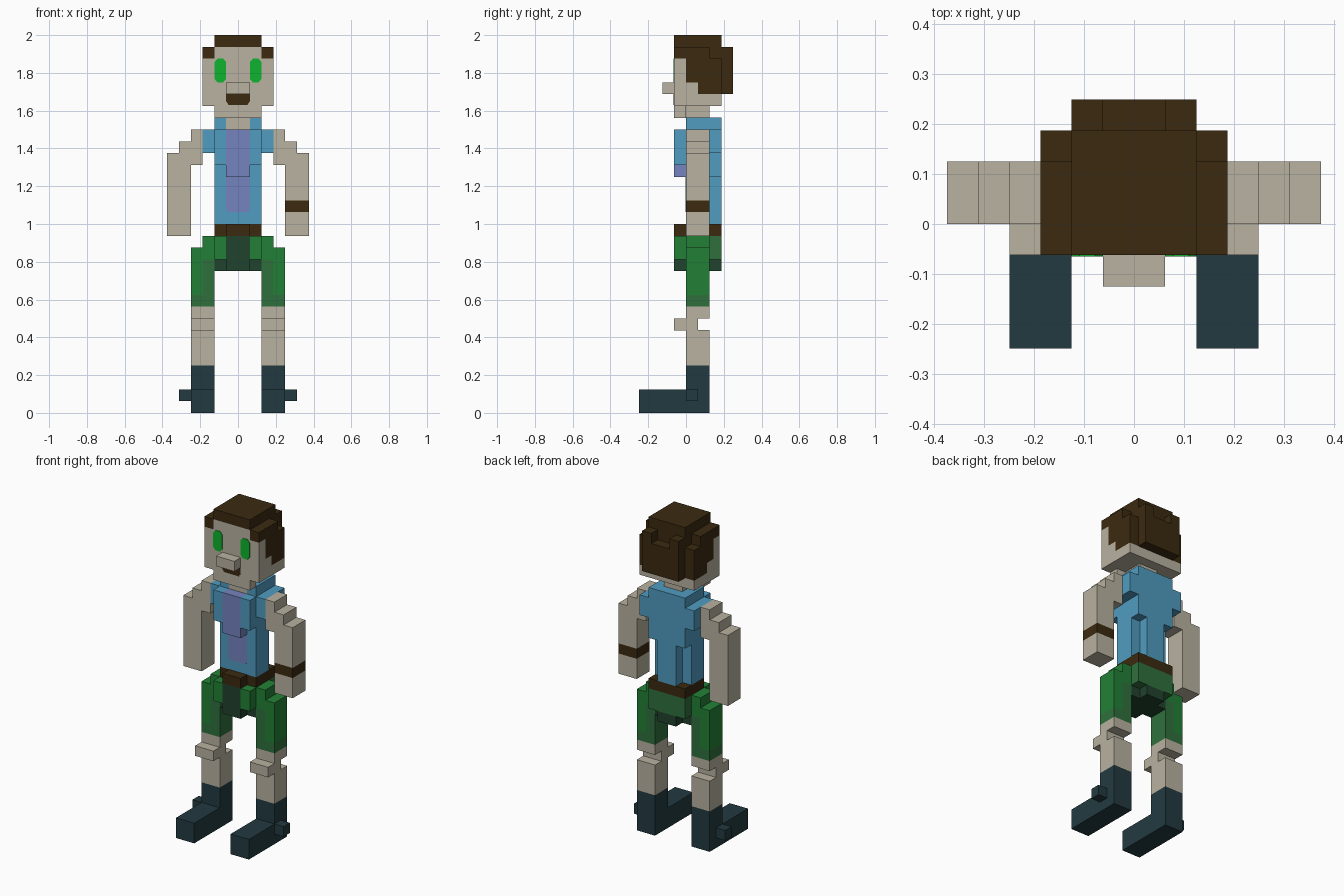
import bpy, bmesh
from mathutils import Vector

U = 1 / 16  # one block

cube = bpy.data.objects.get("Cube")
if cube:
    bpy.data.objects.remove(cube, do_unlink=True)


def lin(c):
    c /= 255
    return c / 12.92 if c <= 0.04045 else ((c + 0.055) / 1.055) ** 2.4


def material(name, r, g, b):
    m = bpy.data.materials.new(name)
    col = (lin(r), lin(g), lin(b), 1)
    m.diffuse_color = col
    m.use_nodes = True
    bsdf = m.node_tree.nodes["Principled BSDF"]
    bsdf.inputs["Base Color"].default_value = col
    bsdf.inputs["Roughness"].default_value = 0.9
    return m


skin = material("skin", 185, 178, 160)
brown = material("dark brown", 59, 42, 16)
blue = material("shirt blue", 80, 156, 192)
purple = material("shirt purple", 117, 131, 190)
green = material("bright green", 34, 128, 54)
moss = material("moss green", 47, 112, 61)
dark = material("dark green", 32, 66, 45)
teal = material("dark teal", 34, 58, 64)
eye = material("eye green", 14, 180, 46)


def part(name, mat, *boxes, mirror=False):
    """Blocks given as (x0, x1, y0, y1, z0, z1) in block units."""
    bm = bmesh.new()
    for b in boxes:
        sides = [b, (-b[1], -b[0]) + tuple(b[2:])] if mirror else [b]
        for x0, x1, y0, y1, z0, z1 in sides:
            mid = Vector((x0 + x1, y0 + y1, z0 + z1)) / 2
            size = Vector((x1 - x0, y1 - y0, z1 - z0))
            for v in bmesh.ops.create_cube(bm, size=1)["verts"]:
                v.co = (mid + v.co * size) * U
    me = bpy.data.meshes.new(name)
    bm.to_mesh(me)
    bm.free()
    me.materials.append(mat)
    ob = bpy.data.objects.new(name, me)
    bpy.context.collection.objects.link(ob)
    return ob


def plate(name, mat, points, y):
    """Thin front-facing plate from an x, z outline."""
    bm = bmesh.new()
    face = bm.faces.new([bm.verts.new((x * U, y * U, z * U)) for x, z in points])
    ext = bmesh.ops.extrude_face_region(bm, geom=[face])
    for v in ext["geom"]:
        if isinstance(v, bmesh.types.BMVert):
            v.co.y -= 0.003
    bmesh.ops.recalc_face_normals(bm, faces=bm.faces)
    me = bpy.data.meshes.new(name)
    bm.to_mesh(me)
    bm.free()
    me.materials.append(mat)
    ob = bpy.data.objects.new(name, me)
    bpy.context.collection.objects.link(ob)


# Head
part("face", skin,
     (-3, 3, -1, 0, 26, 30), (-2, 2, -1, 0, 30, 31),
     (-3, 3, 0, 1, 26, 28), (-3, 3, 1, 3, 26, 27))
part("chin", skin, (-2, 2, -1, 0, 25, 26))
part("nose", skin, (-1, 1, -2, -1, 27, 28))
part("neck", skin, (-1, 1, 0, 2, 24, 26))
part("hair_cap", brown,
     (-2, 2, -1, 3, 31, 32), (-3, 3, 0, 2, 30, 31), (-2, 2, 2, 3, 30, 31),
     (-3, 3, 0, 1, 28, 30), (-3, 3, 1, 3, 27, 30))
part("hair_fringe", brown, (2, 3, -1, 0, 30, 31), mirror=True)
part("hair_back", brown, (-1, 1, 3, 4, 27, 30))
part("hair_back_locks", brown, (1, 2, 3, 4, 27, 31), mirror=True)

# Painted face details
for side, name in ((1, "left_eye"), (-1, "right_eye")):
    outline = [(1.25, 28), (1.75, 28), (2, 28.3), (2, 29.7),
               (1.75, 30), (1.25, 30), (1, 29.7), (1, 28.3)]
    plate(name, eye, [(side * x, z) for x, z in outline], -1)
plate("mouth", brown, [(-0.8, 26.1), (0.8, 26.1), (1, 26.4), (1, 27), (-1, 27), (-1, 26.4)], -1)

# Torso
part("torso", blue, (-2, 2, 0, 2, 16, 24), (-2, 2, 2, 3, 24, 25))
part("collar", blue, (1, 2, 0, 2, 24, 25), mirror=True)
part("upper_back", blue, (-3, 3, 2, 3, 22, 24), (-2, 2, 2, 3, 20, 22))
part("spine_ridge", blue, (-1, 1, 2, 3, 16, 20))
part("chest", blue, (1, 2, -1, 0, 21, 24), mirror=True)
part("chest_panel", purple, (-1, 1, -1, 0, 20, 24))
plate("belly_panel", purple, [(-1, 17.2), (-0.8, 17), (0.8, 17), (1, 17.2), (1, 20), (-1, 20)], 0)
part("sleeves", blue, (2, 3, 0, 2, 22, 24), mirror=True)

# Arms
part("shoulders", skin, (3, 4, 0, 2, 21, 24), (4, 5, 0, 2, 22, 23), mirror=True)
part("right_arm", skin, (-6, -4, 0, 2, 15, 22))
part("left_arm", skin, (4, 6, 0, 2, 18, 22))
part("left_wristband", brown, (4, 6, 0, 2, 17, 18))
part("left_hand", skin, (4, 6, 0, 2, 15, 17))

# Belt and hips
part("belt", brown, (-2, 2, 0, 3, 15, 16), (-1, 1, -1, 0, 15, 16))
part("pelvis", dark, (-2, 2, 0, 2, 12, 15), (-1, 1, -1, 0, 12, 15), (-1, 1, 2, 3, 12, 13))
part("front_pockets", green, (1, 2, -1, 0, 13, 15), mirror=True)
part("seat_of_trousers", moss, (-2, 2, 2, 3, 13, 15))

# Legs
part("trouser_legs", green, (2, 3, 0, 2, 13, 15), (3, 4, 0, 2, 10, 14), mirror=True)
part("trouser_inner_legs", moss, (2, 3, 0, 2, 9, 13), (3, 4, 0, 2, 9, 10), mirror=True)
part("lower_legs", skin, (2, 4, 0, 2, 8, 9), (2, 4, 0, 2, 4, 7), mirror=True)
part("knees", skin, (2, 4, -1, 1, 7, 8), mirror=True)
part("boots", teal, (2, 4, 0, 2, 0, 4), (2, 4, -4, 0, 0, 2), mirror=True)
part("boot_studs", teal, (4, 5, 0, 1, 1, 2), mirror=True)
